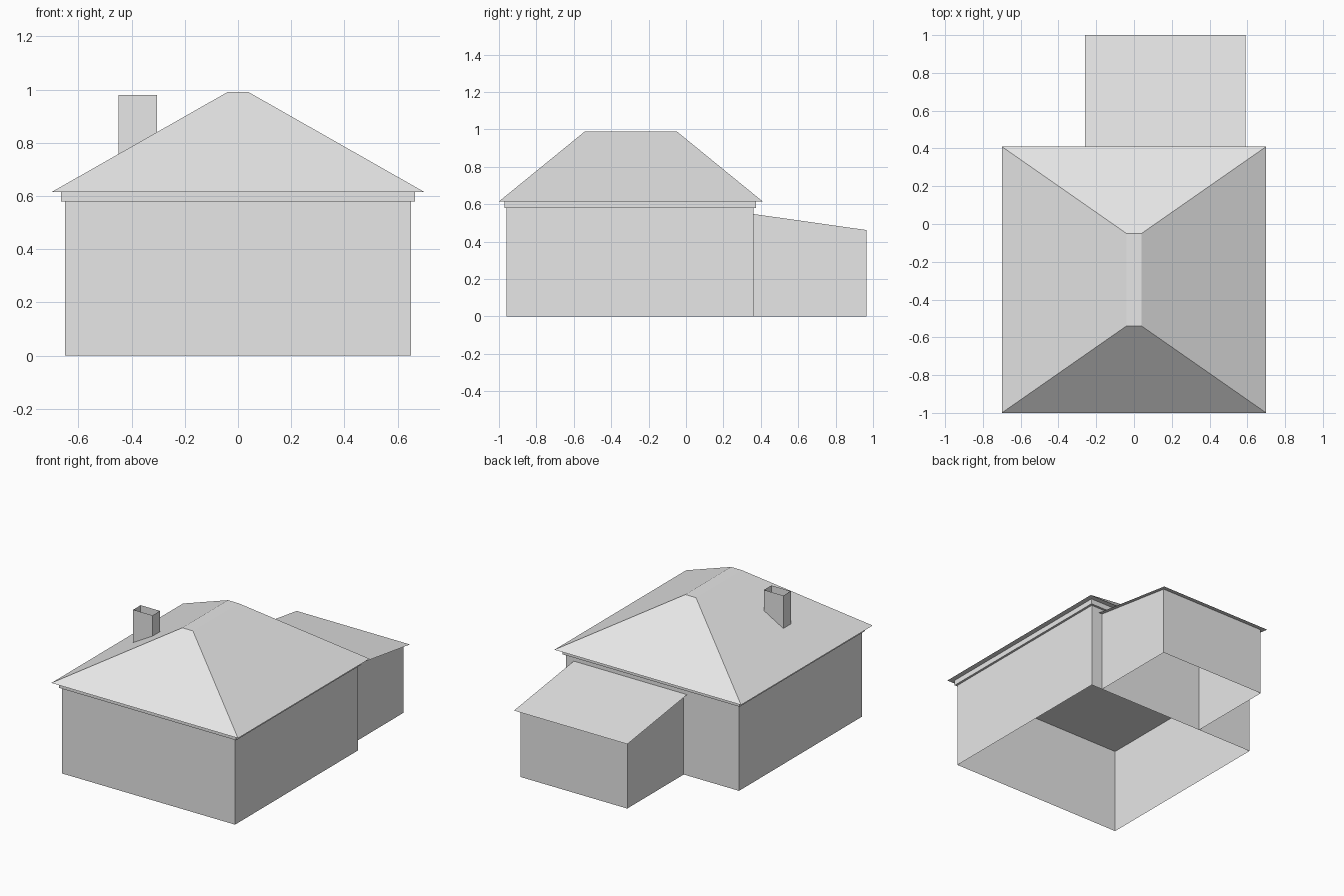
import bpy

# Remove the default cube
cube = bpy.data.objects.get("Cube")
if cube:
    bpy.data.objects.remove(cube, do_unlink=True)

# Single plain grey material
GREY = (0.8, 0.8, 0.8, 1.0)
grey = bpy.data.materials.new("plain_grey")
grey.use_nodes = True
grey.diffuse_color = GREY
grey.node_tree.nodes["Principled BSDF"].inputs["Base Color"].default_value = GREY


def add_mesh(name, verts, faces):
    mesh = bpy.data.meshes.new(name)
    mesh.from_pydata(verts, [], faces)
    mesh.materials.append(grey)
    obj = bpy.data.objects.new(name, mesh)
    bpy.context.collection.objects.link(obj)
    return obj


def rect(x0, x1, y0, y1):
    """Corners counter-clockwise seen from above."""
    return [(x0, y0), (x1, y0), (x1, y1), (x0, y1)]


def shell(name, base, z0, top, height, floor=False, lid=False, skip=()):
    """Four outward walls between two rectangles; height maps y to the top z."""
    verts = [(x, y, z0) for x, y in base] + [(x, y, height(y)) for x, y in top]
    faces = []
    for i in range(4):
        if i not in skip:
            j = (i + 1) % 4
            faces.append((i, j, j + 4, i + 4))
    if floor:
        faces.append((3, 2, 1, 0))
    if lid:
        faces.append((4, 5, 6, 7))
    return add_mesh(name, verts, faces)


def level(z):
    return lambda y: z


WALL_TOP, EAVE, RIDGE, BACK = 0.58, 0.615, 0.99, 0.36

# Main house: open-bottomed walls, fascia band closing the ceiling, hipped roof
walls = rect(-0.65, 0.65, -0.96, BACK)
shell("house_walls", walls, 0, walls, level(WALL_TOP))

band = rect(-0.665, 0.665, -0.97, 0.375)
shell("roof_fascia", band, WALL_TOP, band, level(EAVE), floor=True)

shell("hipped_roof", rect(-0.7, 0.7, -1, 0.41), EAVE,
      rect(-0.04, 0.04, -0.54, -0.05), level(RIDGE), floor=True, lid=True)

# Hollow chimney rising through the roof slope
flue = rect(-0.45, -0.305, -0.48, -0.4)
shell("chimney", flue, 0.7, flue, level(0.98))


# Rear annex under a thin lean-to roof
def lean(y):
    return 0.548 - 0.142 * (y - BACK)


annex = rect(-0.235, 0.565, BACK, 0.965)
shell("annex_walls", annex, 0, annex, lean, skip=(0,))
add_mesh("annex_roof",
         [(x, y, lean(y)) for x, y in rect(-0.26, 0.59, BACK, 1)],
         [(0, 1, 2, 3)])
